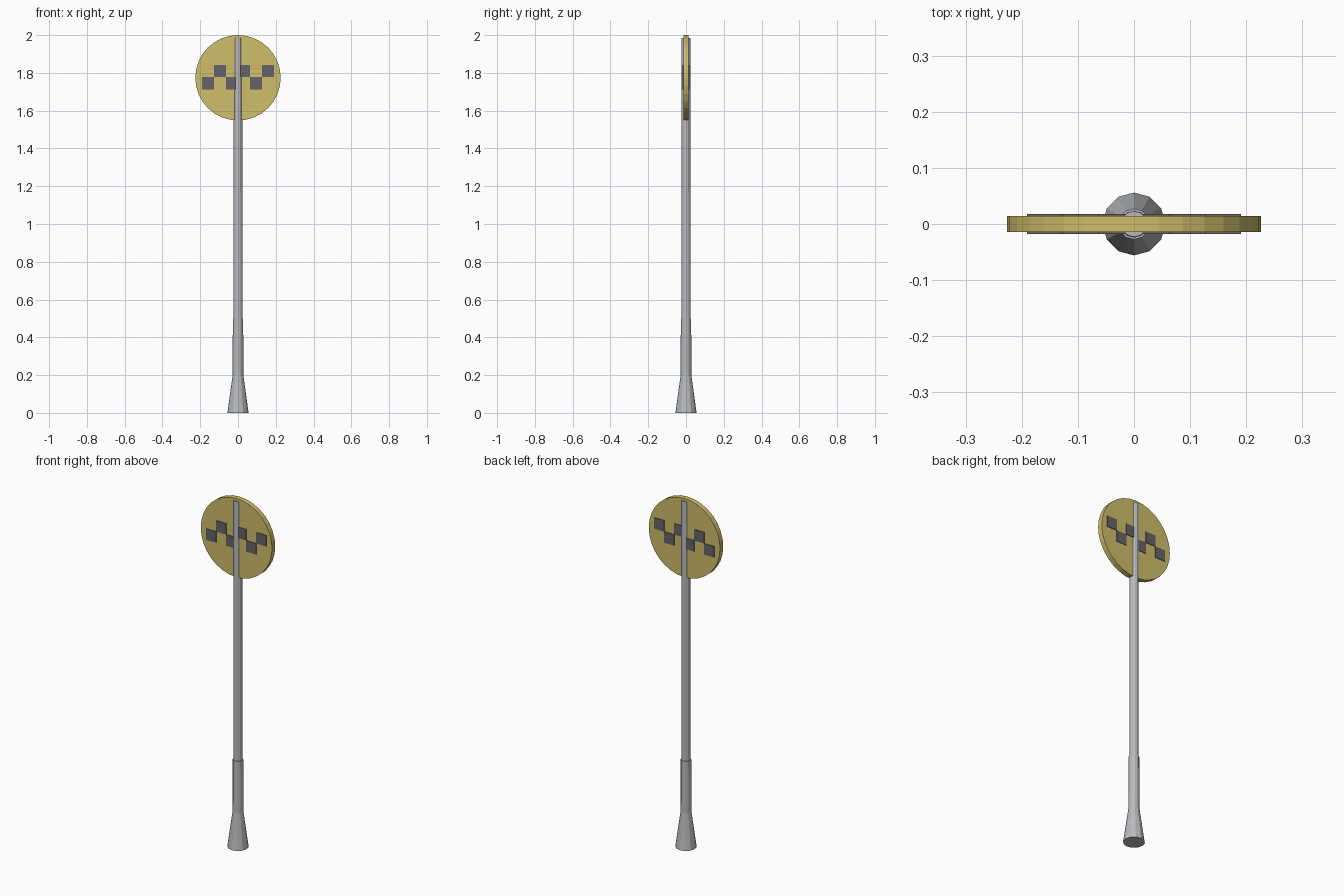
import bpy, bmesh, math
from mathutils import Matrix

cube = bpy.data.objects.get("Cube")
if cube:
    bpy.data.objects.remove(cube, do_unlink=True)


def material(name, rgb):
    m = bpy.data.materials.new(name)
    m.use_nodes = True
    color = (*rgb, 1)
    m.diffuse_color = color
    m.node_tree.nodes["Principled BSDF"].inputs["Base Color"].default_value = color
    return m


steel = material("grey steel", (0.48, 0.49, 0.51))
gold = material("muted yellow", (0.62, 0.51, 0.145))
dark = material("dark grey", (0.13, 0.13, 0.14))


def finish(name, bm, mat):
    bmesh.ops.recalc_face_normals(bm, faces=bm.faces)
    mesh = bpy.data.meshes.new(name)
    bm.to_mesh(mesh)
    bm.free()
    mesh.materials.append(mat)
    obj = bpy.data.objects.new(name, mesh)
    bpy.context.collection.objects.link(obj)
    return obj


def lathe(name, profile, sides, mat):
    """Closed solid of revolution around z from (radius, height) pairs."""
    bm = bmesh.new()
    rings = []
    for r, z in profile:
        angles = [math.tau * i / sides for i in range(sides)]
        rings.append([bm.verts.new((r * math.cos(a), r * math.sin(a), z)) for a in angles])
    for low, high in zip(rings, rings[1:]):
        for i in range(sides):
            j = (i + 1) % sides
            bm.faces.new((low[i], low[j], high[j], high[i]))
    bm.faces.new(rings[0])
    bm.faces.new(rings[-1])
    return finish(name, bm, mat)


# Pole: flared foot, thicker lower sleeve, slim tapering shaft
lathe("pole", [(0.056, 0), (0.0285, 0.2), (0.0275, 0.5), (0.0245, 0.5), (0.023, 1.985)], 12, steel)

# Round sign disc standing upright across the pole
RADIUS, HALF = 0.226, 0.0145
CENTRE = 2 - RADIUS
disc = lathe("sign_disc", [(RADIUS, -HALF), (RADIUS, HALF)], 32, gold)
disc.data.transform(Matrix.Translation((0, 0, CENTRE)) @ Matrix.Rotation(math.pi / 2, 4, "X"))

# Checker band: two staggered rows of thin plates on both sign faces
CHECK, PLATE = 0.0637, 0.004
bm = bmesh.new()
for side in (-1, 1):
    for col in range(6):
        x = (col - 2.5) * CHECK
        z = CENTRE + 0.003 + (0.5 if col % 2 else -0.5) * CHECK
        place = Matrix.Translation((x, side * (HALF + 0.001), z))
        bmesh.ops.create_cube(bm, size=1, matrix=place @ Matrix.Diagonal((CHECK, PLATE, CHECK, 1)))
finish("checker_plates", bm, dark)
